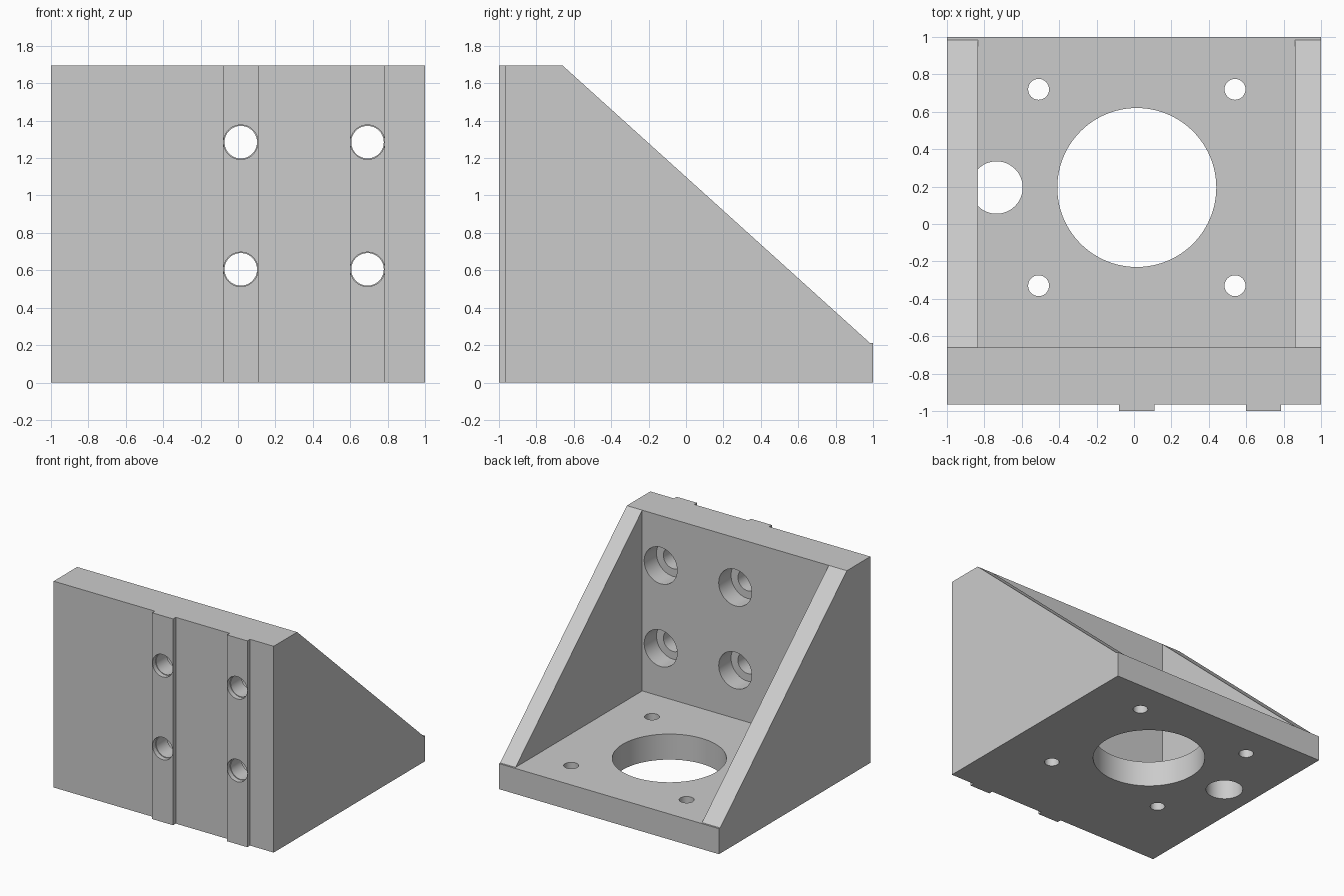
import bpy, bmesh, math

if "Cube" in bpy.data.objects:
    bpy.data.objects.remove(bpy.data.objects["Cube"])

TOP, FLOOR = 1.695, 0.21          # overall height, base thickness
FACE, INNER = -0.965, -0.66       # outer and inner face of upright plate

grey = bpy.data.materials.new("plain grey")
grey.diffuse_color = (0.6, 0.6, 0.6, 1)
grey.use_nodes = True
grey.node_tree.nodes["Principled BSDF"].inputs["Base Color"].default_value = grey.diffuse_color


def prism(name, profile, x0, x1):
    """Extrude a (y, z) profile along x."""
    bm = bmesh.new()
    face = bm.faces.new([bm.verts.new((x0, y, z)) for y, z in profile])
    ext = bmesh.ops.extrude_face_region(bm, geom=[face])
    verts = [v for v in ext["geom"] if isinstance(v, bmesh.types.BMVert)]
    bmesh.ops.translate(bm, verts=verts, vec=(x1 - x0, 0, 0))
    bmesh.ops.recalc_face_normals(bm, faces=bm.faces)
    mesh = bpy.data.meshes.new(name)
    bm.to_mesh(mesh)
    bm.free()
    mesh.materials.append(grey)
    obj = bpy.data.objects.new(name, mesh)
    bpy.context.collection.objects.link(obj)
    return obj


def box(name, x0, x1, y0, y1, z0, z1):
    return prism(name, [(y0, z0), (y1, z0), (y1, z1), (y0, z1)], x0, x1)


def cylinder(name, axis, a, b, r, lo, hi, sides=64):
    """Cylinder along z at (x, y) = (a, b), or along y at (x, z) = (a, b)."""
    mid = (lo + hi) / 2
    loc = (a, b, mid) if axis == "z" else (a, mid, b)
    rot = (0, 0, 0) if axis == "z" else (math.pi / 2, 0, 0)
    bpy.ops.mesh.primitive_cylinder_add(vertices=sides, radius=r, depth=hi - lo,
                                        location=loc, rotation=rot)
    obj = bpy.context.object
    obj.name = name
    obj.data.materials.append(grey)
    return obj


def combine(target, tool, operation):
    """Apply one boolean and discard the tool."""
    tool.hide_render = True
    mod = target.modifiers.new(operation.lower(), "BOOLEAN")
    mod.operation = operation
    mod.solver = "EXACT"
    mod.object = tool
    bpy.context.view_layer.objects.active = target
    bpy.ops.object.modifier_apply(modifier=mod.name)
    bpy.data.objects.remove(tool, do_unlink=True)


# Solid wedge with a small ledge at the low end
bracket = prism("motor_bracket", [(FACE, 0), (1, 0), (1, FLOOR), (0.985, FLOOR),
                                  (INNER, TOP), (FACE, TOP)], -1, 1)

# Two locating ribs on the outer face
for x0, x1 in ((-0.08, 0.11), (0.6, 0.785)):
    combine(bracket, box("rib", x0, x1, -1, FACE + 0.1, 0, TOP), "UNION")

# Pocket that leaves the side walls, base and upright plate
combine(bracket, box("pocket", -0.835, 0.86, INNER, 2, FLOOR, 3), "DIFFERENCE")

# Base plate: large bore, four screw holes, cable hole running under the wall
cutters = [cylinder("bore", "z", 0.015, 0.195, 0.425, -0.5, 0.5, 96),
           cylinder("cable_hole", "z", -0.735, 0.195, 0.14, -0.5, FLOOR + 0.002)]
for x in (-0.51, 0.54):
    for y in (-0.33, 0.72):
        cutters.append(cylinder("screw_hole", "z", x, y, 0.056, -0.5, 0.5, 32))

# Upright plate: counterbored bolt holes through the ribs
for x in (0.015, 0.6925):
    for z in (0.605, 1.285):
        cutters += [cylinder("bolt_hole", "y", x, z, 0.087, -1.2, -0.5, 48),
                    cylinder("rib_step", "y", x, z, 0.092, -1.2, -0.96, 48),
                    cylinder("counterbore", "y", x, z, 0.15, -0.82, -0.5, 48)]

for cutter in cutters:
    combine(bracket, cutter, "DIFFERENCE")

# Smooth bores, crisp edges
bpy.ops.object.select_all(action="DESELECT")
bracket.select_set(True)
bpy.context.view_layer.objects.active = bracket
bpy.ops.object.shade_smooth_by_angle(angle=math.radians(30))
